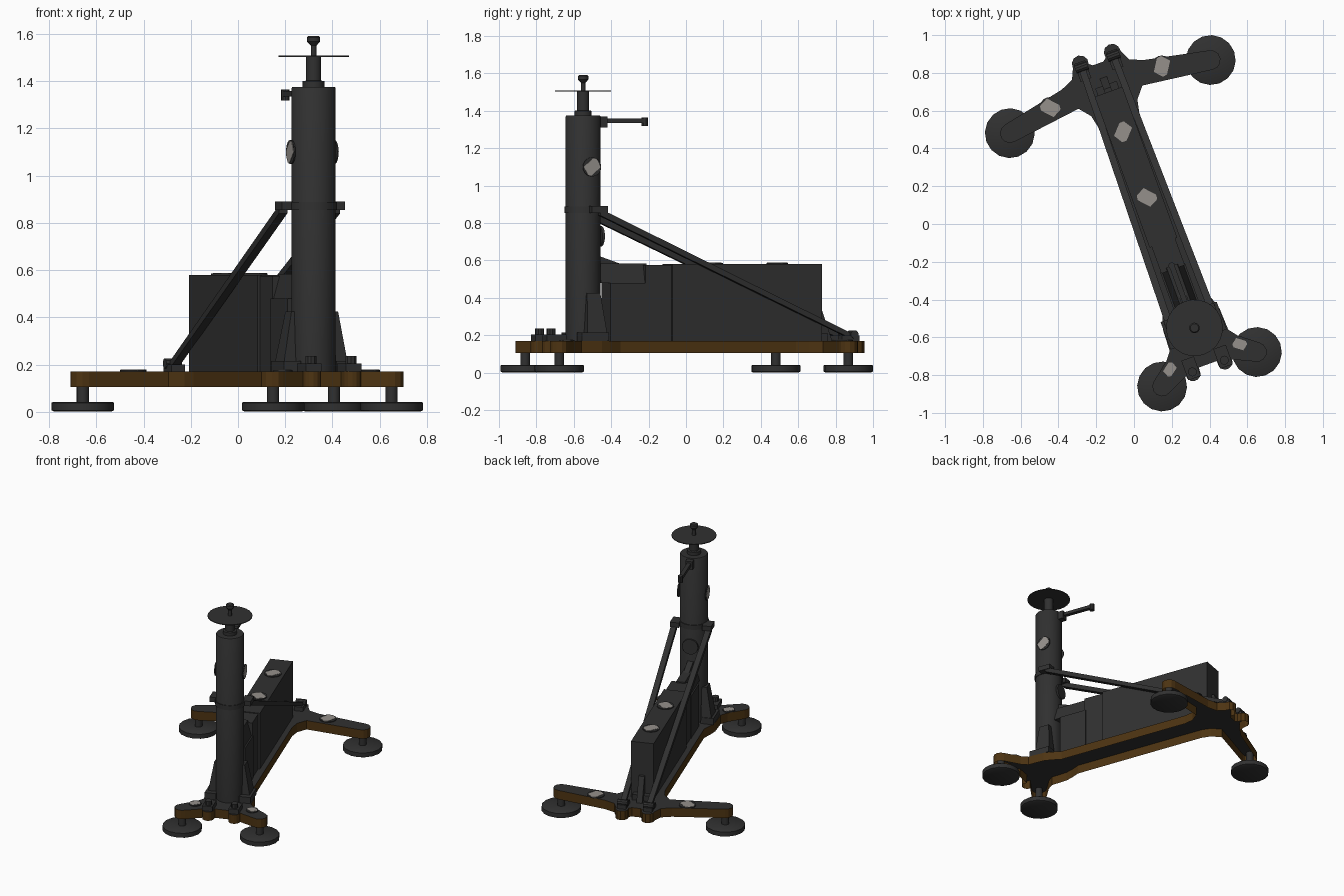
import bpy, bmesh, math
from mathutils import Matrix, Vector

cube = bpy.data.objects.get("Cube")
if cube:
    bpy.data.objects.remove(cube, do_unlink=True)

# Working frame: origin at the column, y runs back along the beam
FRAME = Matrix.Translation((0.32, -0.55, 0)) @ Matrix.Rotation(math.radians(20), 4, 'Z')


def material(name, rgb):
    m = bpy.data.materials.new(name)
    m.use_nodes = True
    m.diffuse_color = (*rgb, 1)
    m.node_tree.nodes["Principled BSDF"].inputs["Base Color"].default_value = (*rgb, 1)
    return m


GREY = material("dark_grey", (0.03, 0.03, 0.03))
BROWN = material("ochre_brown", (0.075, 0.034, 0.006))
PALE = material("pale_grey", (0.3, 0.28, 0.26))


def finish(name, bm, mats, smooth=False):
    bmesh.ops.recalc_face_normals(bm, faces=bm.faces)
    mesh = bpy.data.meshes.new(name)
    bm.to_mesh(mesh)
    bm.free()
    for m in mats:
        mesh.materials.append(m)
    ob = bpy.data.objects.new(name, mesh)
    bpy.context.collection.objects.link(ob)
    ob.matrix_world = FRAME
    if smooth:
        bpy.ops.object.select_all(action='DESELECT')
        ob.select_set(True)
        bpy.context.view_layer.objects.active = ob
        bpy.ops.object.shade_smooth_by_angle(angle=math.radians(35))
    return ob


def loft(name, rings, mat=GREY, smooth=False, matrix=Matrix()):
    """Skin a list of equal rings of points and cap both ends."""
    bm = bmesh.new()
    loops = [[bm.verts.new(matrix @ Vector(p)) for p in r] for r in rings]
    n = len(loops[0])
    for a, b in zip(loops, loops[1:]):
        for i in range(n):
            j = (i + 1) % n
            bm.faces.new((a[i], a[j], b[j], b[i]))
    bm.faces.new(loops[0])
    bm.faces.new(loops[-1])
    return finish(name, bm, [mat], smooth)


def rect(x0, x1, y0, y1, z):
    return [(x0, y0, z), (x1, y0, z), (x1, y1, z), (x0, y1, z)]


def box(name, x0, x1, y0, y1, z0, z1, mat=GREY):
    return loft(name, [rect(x0, x1, y0, y1, z0), rect(x0, x1, y0, y1, z1)], mat)


def turned(name, profile, x=0, y=0, sides=20, matrix=None, mat=GREY):
    """Round part from (radius, height) pairs."""
    rings = [[(r * math.cos(math.tau * i / sides), r * math.sin(math.tau * i / sides), z)
              for i in range(sides)] for r, z in profile]
    return loft(name, rings, mat, True, matrix or Matrix.Translation((x, y, 0)))


def rod(name, a, b, r, sides=10):
    a, b = Vector(a), Vector(b)
    m = Matrix.Translation(a) @ (b - a).to_track_quat('Z', 'Y').to_matrix().to_4x4()
    return turned(name, [(r, 0), (r, (b - a).length)], sides=sides, matrix=m)


def label(name, matrix, angle, size=1.0):
    """Thin dark disc carrying a slanted pale patch."""
    turned(name + "_disc", [(0.057 * size, 0), (0.057 * size, 0.006)], matrix=matrix)
    half = [(0.052, 0.02), (0.034, 0.037), (-0.04, 0.034)]
    pts = [(x * size, y * size) for x, y in half + [(-x, -y) for x, y in half]]
    loft(name + "_patch", [[(x, y, z) for x, y in pts] for z in (0.005, 0.008)], PALE,
         matrix=matrix @ Matrix.Rotation(math.radians(angle - 20), 4, 'Z'))


# Base: mirrored outline, grey top with brown skirt, open underneath
def arc(cx, cy, r, a0, a1, n=7):
    return [(cx + r * math.cos(math.radians(a0 + (a1 - a0) * i / (n - 1))),
             cy + r * math.sin(math.radians(a0 + (a1 - a0) * i / (n - 1)))) for i in range(n)]


right = ([(0.05, -0.205)] + arc(0.09, -0.225, 0.04, 200, 360)
         + arc(0.267, -0.233, 0.052, 235, 415)
         + [(0.2, -0.115), (0.165, -0.07), (0.16, 0.05), (0.145, 0.1), (0.115, 0.17),
            (0.115, 1.17), (0.13, 1.24), (0.18, 1.3)]
         + arc(0.566, 1.303, 0.052, 260, 440)
         + [(0.23, 1.425), (0.16, 1.455)] + arc(0.09, 1.52, 0.045, -10, 200)
         + [(0.03, 1.49)])
outline = right + [(-x, y) for x, y in reversed(right)]
bm = bmesh.new()
top = [bm.verts.new((x, y, 0.17)) for x, y in outline]
low = [bm.verts.new((x, y, 0.105)) for x, y in outline]
bm.faces.new(top)
for i in range(len(top)):
    j = (i + 1) % len(top)
    bm.faces.new((top[i], low[i], low[j], top[j])).material_index = 1
finish("base_frame", bm, [GREY, BROWN])

# Feet under the four arm ends
for end, fx, fy in (("front", 0.267, -0.233), ("rear", 0.566, 1.303)):
    for side, s in (("left", 1), ("right", -1)):
        turned(f"{end}_{side}_foot", [(0.12, 0), (0.132, 0.006), (0.132, 0.038), (0.126, 0.042)],
               s * fx, fy, 16)
        turned(f"{end}_{side}_foot_stem", [(0.026, 0.04), (0.026, 0.169)], s * fx, fy, 12)

# Column, top spindle, thin plate and knob
turned("column", [(0.094, 0.17), (0.094, 1.37), (0.09, 1.376)], sides=24)
turned("column_collar", [(0.099, 0.855), (0.099, 0.888)], sides=24)
turned("spindle", [(0.046, 1.375), (0.046, 1.4), (0.032, 1.402), (0.032, 1.505)])
turned("top_plate", [(0.15, 1.503), (0.15, 1.508)], sides=24)
turned("knob", [(0.012, 1.505), (0.012, 1.55), (0.028, 1.567), (0.028, 1.585), (0.022, 1.591)],
       sides=14)

# Crank handle behind the column top
box("handle_mount", -0.024, 0.024, 0.07, 0.13, 1.31, 1.37)
box("handle_arm", -0.014, 0.014, 0.1, 0.35, 1.335, 1.358)
turned("handle_grip", [(0.018, 1.318), (0.018, 1.365)], 0, 0.35, 10)

# Main housing and its narrow, sloped front section
box("housing", -0.078, 0.078, 0.48, 1.33, 0.17, 0.58)
box("housing_shoulder", -0.066, 0.066, 0.33, 0.48, 0.17, 0.575)
box("housing_front", -0.07, 0.07, 0.13, 0.34, 0.17, 0.48)
loft("housing_ridge", [rect(-0.06, 0.06, 0.08, 0.35, 0.48), rect(-0.03, 0.03, 0.08, 0.35, 0.584)])
loft("housing_web", [[(x, 0.08, 0.5), (x, 0.08, 0.625), (x, 0.2, 0.584), (x, 0.2, 0.5)]
                     for x in (-0.02, 0.02)])
loft("rear_rib", [[(x, 1.32, 0.17), (x, 1.32, 0.34), (x, 1.35, 0.34), (x, 1.41, 0.17)]
                  for x in (-0.02, 0.02)])
box("rear_step", -0.06, 0.06, 1.33, 1.37, 0.17, 0.21)

# Mirrored column braces, lugs and long struts
for side, s in (("left", 1), ("right", -1)):
    def sx(a, b):
        return sorted((s * a, s * b))
    box(f"{side}_collar_lug", *sx(0.08, 0.142), 0.0, 0.09, 0.855, 0.89)
    loft(f"{side}_strut", [rect(*sx(0.1, 0.138), 0.05, 0.07, 0.875)[:2]
                           + rect(*sx(0.1, 0.138), 0.05, 0.07, 0.84)[1::-1],
                           rect(*sx(0.072, 0.108), 1.48, 1.5, 0.215)[:2]
                           + rect(*sx(0.072, 0.108), 1.48, 1.5, 0.185)[1::-1]])
    box(f"{side}_strut_clevis", *sx(0.06, 0.12), 1.43, 1.53, 0.17, 0.2)
    rod(f"{side}_strut_pin", (s * 0.055, 1.5, 0.205), (s * 0.125, 1.5, 0.205), 0.022)
    loft(f"{side}_column_gusset", [rect(*sx(0.07, 0.15), -0.03, 0.09, 0.17),
                                   rect(*sx(0.07, 0.105), -0.015, 0.06, 0.425)])
    box(f"{side}_column_shoe", *sx(0.08, 0.158), -0.065, 0.09, 0.17, 0.215)
    box(f"{side}_front_pivot", *sx(0.055, 0.125), -0.25, -0.14, 0.17, 0.205)
    turned(f"{side}_front_bolt", [(0.024, 0.2), (0.024, 0.235)], s * 0.09, -0.215, 10)

# Round labels on housing, arms and column
for name, x, y, z, angle, size in (
        ("housing_rear_label", 0, 1.105, 0.58, 65, 1), ("housing_mid_label", 0, 0.735, 0.58, -30, 1),
        ("rear_right_label", -0.319, 1.356, 0.17, -30, 1), ("rear_left_label", 0.312, 1.36, 0.17, 75, 1),
        ("front_left_label", 0.196, -0.163, 0.17, -20, 0.72),
        ("front_right_label", -0.197, -0.162, 0.17, 55, 0.72)):
    label(name, Matrix.Translation((x, y, z)), angle, size)
for name, s in (("column_left_label", 1), ("column_right_label", -1)):
    turn = Matrix.Rotation(math.radians(90 * s), 4, 'Y')
    label(name, Matrix.Translation((s * 0.094, 0.015, 1.1)) @ turn, 150, 0.9)
turned("column_back_cover", [(0.055, 0), (0.055, 0.014)],
       matrix=Matrix.Translation((0, 0.09, 0.73)) @ Matrix.Rotation(-math.pi / 2, 4, 'X'))
